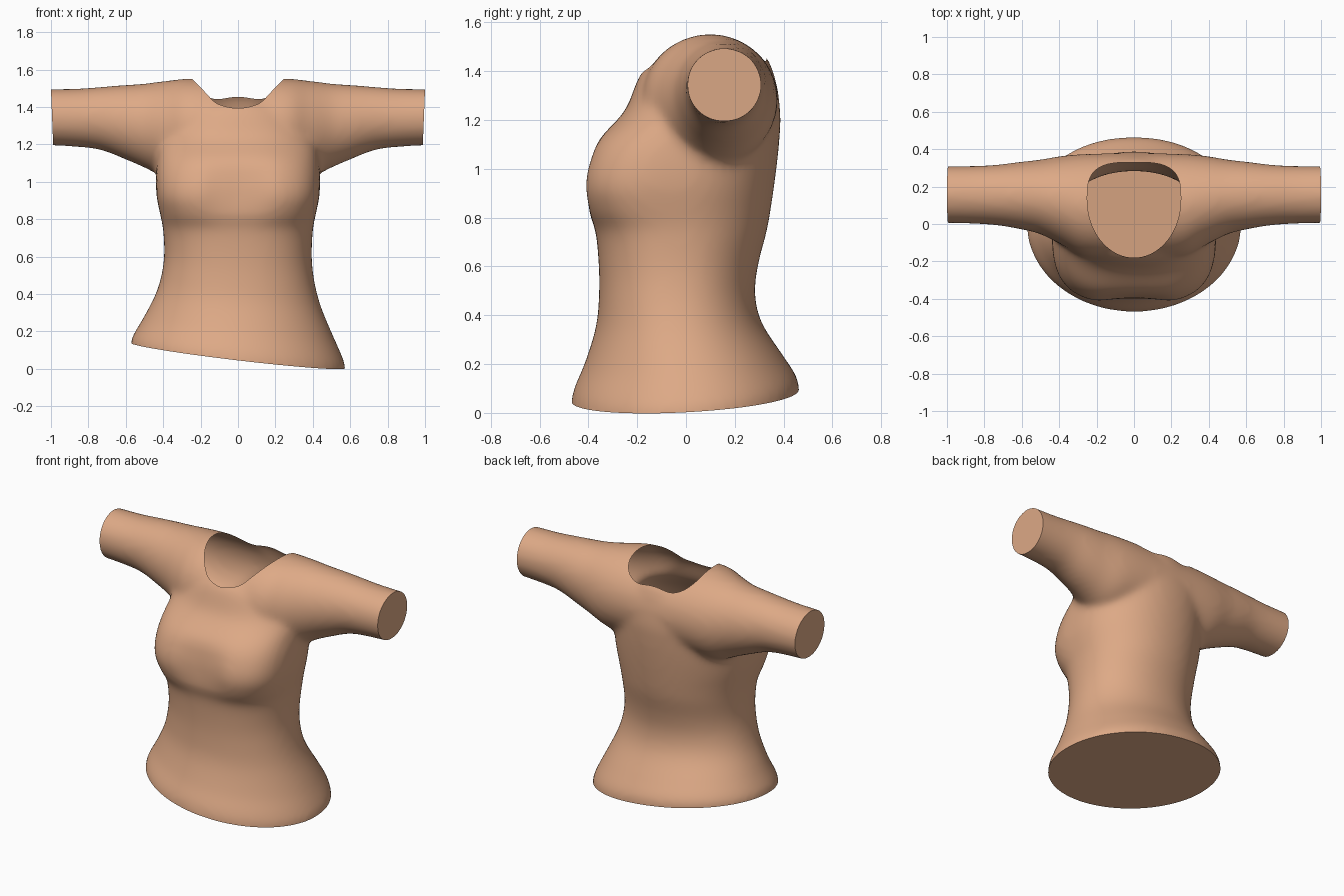
import bpy, bmesh
from math import cos, sin, pi, copysign
from mathutils import Vector
from mathutils.bvhtree import BVHTree

if "Cube" in bpy.data.objects:
    bpy.data.objects.remove(bpy.data.objects["Cube"])

fabric = bpy.data.materials.new("tan_fabric")
fabric.use_nodes = True
colour = (0.73, 0.40, 0.24, 1)
fabric.diffuse_color = colour
fabric.node_tree.nodes["Principled BSDF"].inputs["Base Color"].default_value = colour

SEGMENTS = 64
HEM_X, HEM_Y, HEM_Z = -0.118, 0.054, 0.07     # slant and height of the hem


def power(value, n):
    return copysign(abs(value) ** (2 / n), value)


def densify(stations, steps=5):
    """Catmull-Rom interpolation between section records."""
    padded = [stations[0]] + stations + [stations[-1]]
    rows = []
    for a, b, c, d in zip(padded, padded[1:], padded[2:], padded[3:]):
        for k in range(steps):
            t = k / steps
            rows.append([q + 0.5 * t * (r - p + t * (2 * p - 5 * q + 4 * r - s
                         + t * (3 * (q - r) + s - p)))
                         for p, q, r, s in zip(a, b, c, d)])
    return rows + [stations[-1]]


def loft(bm, rings):
    """Skin closed rings and cap both ends."""
    loops = [[bm.verts.new(p) for p in ring] for ring in rings]
    for low, high in zip(loops, loops[1:]):
        for i in range(SEGMENTS):
            j = (i + 1) % SEGMENTS
            bm.faces.new((low[i], low[j], high[j], high[i]))
    bm.faces.new(loops[0][::-1])
    bm.faces.new(loops[-1])


def torso_ring(z, half, front, back, square, cleft):
    tilt = max(0, min(1, (0.75 - z) / 0.68))
    mid = (front + back) / 2
    ring = []
    for i in range(SEGMENTS):
        a = 2 * pi * i / SEGMENTS
        n = square if sin(a) < 0 else 2.1
        x = half * power(cos(a), n)
        y = mid + (back - front) / 2 * power(sin(a), n)
        if sin(a) < 0:
            y += cleft * max(0, 1 - (x / 0.2) ** 2)
        ring.append((x, y, z + tilt * (HEM_X * x + HEM_Y * y)))
    return ring


def sleeve_ring(x, y, z, depth, height):
    return [(x, y + depth * cos(2 * pi * i / SEGMENTS), z + height * sin(2 * pi * i / SEGMENTS))
            for i in range(SEGMENTS)]


# Torso: height, half width, front y, back y, front squareness, cleft
torso = [
    (-0.04, 0.56, -0.465, 0.455, 2, 0),
    (0.07, 0.575, -0.47, 0.465, 2, 0),
    (0.13, 0.555, -0.455, 0.45, 2, 0),
    (0.22, 0.51, -0.415, 0.395, 2, 0),
    (0.36, 0.445, -0.37, 0.31, 2.1, 0),
    (0.48, 0.41, -0.357, 0.283, 2.2, 0),
    (0.6, 0.395, -0.357, 0.295, 2.3, 0),
    (0.74, 0.4, -0.37, 0.33, 2.5, 0),
    (0.82, 0.415, -0.405, 0.345, 2.8, 0.01),
    (0.92, 0.435, -0.425, 0.36, 3.1, 0.03),
    (1.02, 0.44, -0.41, 0.373, 3, 0.025),
    (1.12, 0.435, -0.365, 0.383, 2.7, 0.01),
    (1.24, 0.42, -0.25, 0.387, 2.4, 0),
    (1.39, 0.34, -0.185, 0.36, 2.2, 0),
    (1.47, 0.24, -0.09, 0.32, 2, 0),
    (1.52, 0.12, 0, 0.24, 2, 0),
]
# Sleeve: x, centre y, centre z, half depth, half height
sleeve = [
    (0, 0.1, 1.28, 0.28, 0.27),
    (0.25, 0.1, 1.28, 0.275, 0.272),
    (0.38, 0.125, 1.28, 0.24, 0.26),
    (0.5, 0.145, 1.3, 0.2, 0.225),
    (0.6, 0.152, 1.318, 0.182, 0.2),
    (0.73, 0.155, 1.338, 0.163, 0.17),
    (0.86, 0.156, 1.342, 0.155, 0.156),
    (1.06, 0.157, 1.345, 0.152, 0.149),
]
both_sleeves = [(-s[0],) + s[1:] for s in sleeve[:0:-1]] + sleeve

bm = bmesh.new()
loft(bm, [torso_ring(*row) for row in densify(torso)])
loft(bm, [sleeve_ring(*row) for row in densify(both_sleeves)])
bmesh.ops.recalc_face_normals(bm, faces=bm.faces)
mesh = bpy.data.meshes.new("shirt")
bm.to_mesh(mesh)
bm.free()
shirt = bpy.data.objects.new("shirt", mesh)
bpy.context.collection.objects.link(shirt)

# Fuse torso and sleeves into one soft skin
remesh = shirt.modifiers.new("fuse", 'REMESH')
remesh.mode = 'VOXEL'
remesh.voxel_size = 0.018
relax = shirt.modifiers.new("relax", 'SMOOTH')
relax.factor = 0.5
relax.iterations = 16
skin = bpy.data.meshes.new_from_object(
    shirt.evaluated_get(bpy.context.evaluated_depsgraph_get()))
shirt.modifiers.clear()
shirt.data = skin

bm = bmesh.new()
bm.from_mesh(skin)


def slice_and_cap(point, normal):
    cut = bmesh.ops.bisect_plane(bm, geom=bm.verts[:] + bm.edges[:] + bm.faces[:], dist=1e-5,
                                 plane_co=point, plane_no=normal, clear_outer=True)
    rim = [e for e in cut["geom_cut"] if isinstance(e, bmesh.types.BMEdge)]
    bmesh.ops.edgeloop_fill(bm, edges=rim)


# Closed hem and cuffs
slice_and_cap((0, 0, HEM_Z), (HEM_X, HEM_Y, -1))
for side in (-1, 1):
    slice_and_cap((side * 0.994, 0, 1.345), (side, 0, -0.04))
bmesh.ops.recalc_face_normals(bm, faces=bm.faces)

# Open neckline: round in front, squarer behind
surface = BVHTree.FromBMesh(bm)


def neck_scale(p):
    x, y = abs(p.x) / 0.25, p.y - 0.13
    n, reach = (2, 0.31) if y < 0 else (3.2, 0.2)
    return (x ** n + (abs(y) / reach) ** n) ** (1 / n)


hole = [f for f in bm.faces
        if f.calc_center_median().z > 1.25 and neck_scale(f.calc_center_median()) < 1]
bmesh.ops.delete(bm, geom=hole, context='FACES')
for v in {v for e in bm.edges if e.is_boundary for v in e.verts}:
    s = neck_scale(v.co)
    x, y = v.co.x / s, 0.13 + (v.co.y - 0.13) / s
    hit = surface.ray_cast(Vector((x, y, 2)), Vector((0, 0, -1)))[0]
    if hit and hit.z > 1.2:
        v.co = hit

bm.to_mesh(skin)
bm.free()
skin.materials.clear()
skin.materials.append(fabric)

bpy.context.view_layer.objects.active = shirt
shirt.select_set(True)
bpy.ops.object.shade_smooth_by_angle(angle=0.8)
